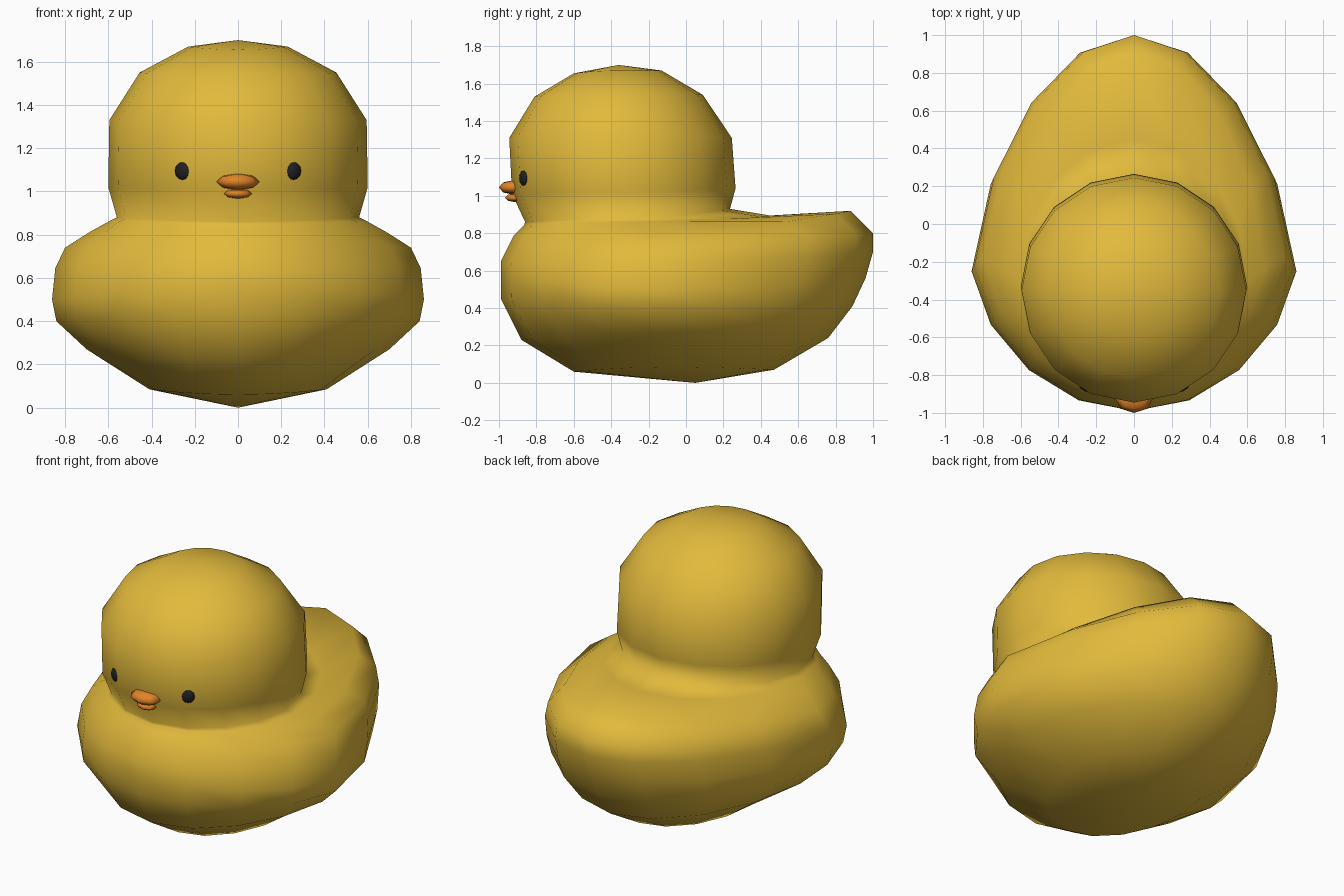
import bpy, bmesh, math
from mathutils import Matrix, Vector

cube = bpy.data.objects.get("Cube")
if cube:
    bpy.data.objects.remove(cube, do_unlink=True)


def material(name, color):
    m = bpy.data.materials.new(name)
    m.use_nodes = True
    m.diffuse_color = (*color, 1)
    m.node_tree.nodes["Principled BSDF"].inputs["Base Color"].default_value = (*color, 1)
    return m


yellow = material("duck yellow", (0.76, 0.49, 0.045))
orange = material("beak orange", (0.75, 0.23, 0.02))
black = material("eye black", (0.015, 0.015, 0.018))


def finish(name, bm, mat):
    bmesh.ops.recalc_face_normals(bm, faces=bm.faces)
    for f in bm.faces:
        f.smooth = True
    mesh = bpy.data.meshes.new(name)
    bm.to_mesh(mesh)
    bm.free()
    mesh.materials.append(mat)
    obj = bpy.data.objects.new(name, mesh)
    bpy.context.collection.objects.link(obj)
    return obj


# Each ring: front (y, z), side (x, y, z), back (y, z), egg taper
SIDES = 16
RINGS = [
    ((-0.60, 0.06), (0.41, -0.08, 0.085), (0.47, 0.07), 0.0),
    ((-0.88, 0.23), (0.70, -0.15, 0.27), (0.76, 0.24), 0.08),
    ((-0.99, 0.45), (0.84, -0.22, 0.40), (0.89, 0.41), 0.1),
    ((-0.99, 0.57), (0.86, -0.25, 0.50), (0.96, 0.56), 0.12),
    ((-0.99, 0.65), (0.845, -0.22, 0.645), (1.0, 0.70), 0.13),
    ((-0.92, 0.79), (0.80, -0.18, 0.74), (1.0, 0.80), 0.13),
    ((-0.89, 0.82), (0.69, -0.23, 0.81), (0.88, 0.92), 0.08),
    ((-0.865, 0.845), (0.60, -0.30, 0.86), (0.45, 0.895), 0.0),
    ((-0.86, 0.86), (0.56, -0.32, 0.88), (0.235, 0.93), 0.0),
    ((-0.93, 1.01), (0.60, -0.335, 1.02), (0.265, 1.04), 0.0),
    ((-0.945, 1.31), (0.595, -0.35, 1.33), (0.245, 1.31), 0.0),
    ((-0.81, 1.53), (0.455, -0.36, 1.55), (0.09, 1.54), 0.0),
    ((-0.60, 1.655), (0.23, -0.36, 1.67), (-0.13, 1.67), 0.0),
]


def ring_point(ring, angle):
    front, (sx, sy, sz), back, taper = ring
    c = math.cos(angle)
    end_y, end_z = back if c > 0 else front
    return Vector((sx * math.sin(angle) * (1 - taper * abs(c)),
                   sy + (end_y - sy) * abs(c),
                   sz + (end_z - sz) * c * c))


# Body and head as one continuous skin
bm = bmesh.new()
loops = [[bm.verts.new(ring_point(r, math.tau * i / SIDES)) for i in range(SIDES)]
         for r in RINGS]
for low, high in zip(loops, loops[1:]):
    for i in range(SIDES):
        j = (i + 1) % SIDES
        bm.faces.new((low[i], low[j], high[j], high[i]))
for loop, tip in ((loops[0], (0, 0.05, 0.0)), (loops[-1], (0, -0.36, 1.70))):
    pole = bm.verts.new(tip)
    for i in range(SIDES):
        bm.faces.new((loop[i], loop[(i + 1) % SIDES], pole))
finish("body_and_head", bm, yellow)


def ellipsoid(name, centre, radii, mat, turn=0.0, segments=8, rings=6):
    bm = bmesh.new()
    bmesh.ops.create_uvsphere(bm, u_segments=segments, v_segments=rings, radius=1)
    place = (Matrix.Translation(centre) @ Matrix.Rotation(turn, 4, "Z")
             @ Matrix.Diagonal((*radii, 1)))
    bmesh.ops.transform(bm, matrix=place, verts=bm.verts)
    return finish(name, bm, mat)


# Eyes, turned to follow the head
for side, name in ((1, "left_eye"), (-1, "right_eye")):
    ellipsoid(name, (0.255 * side, -0.868, 1.095), (0.041, 0.018, 0.042), black,
              turn=math.radians(25) * side)

# Beak
ellipsoid("upper_beak", (0, -0.925, 1.045), (0.1, 0.075, 0.038), orange, rings=4)
ellipsoid("lower_beak", (0, -0.917, 0.99), (0.065, 0.05, 0.023), orange, rings=4)
